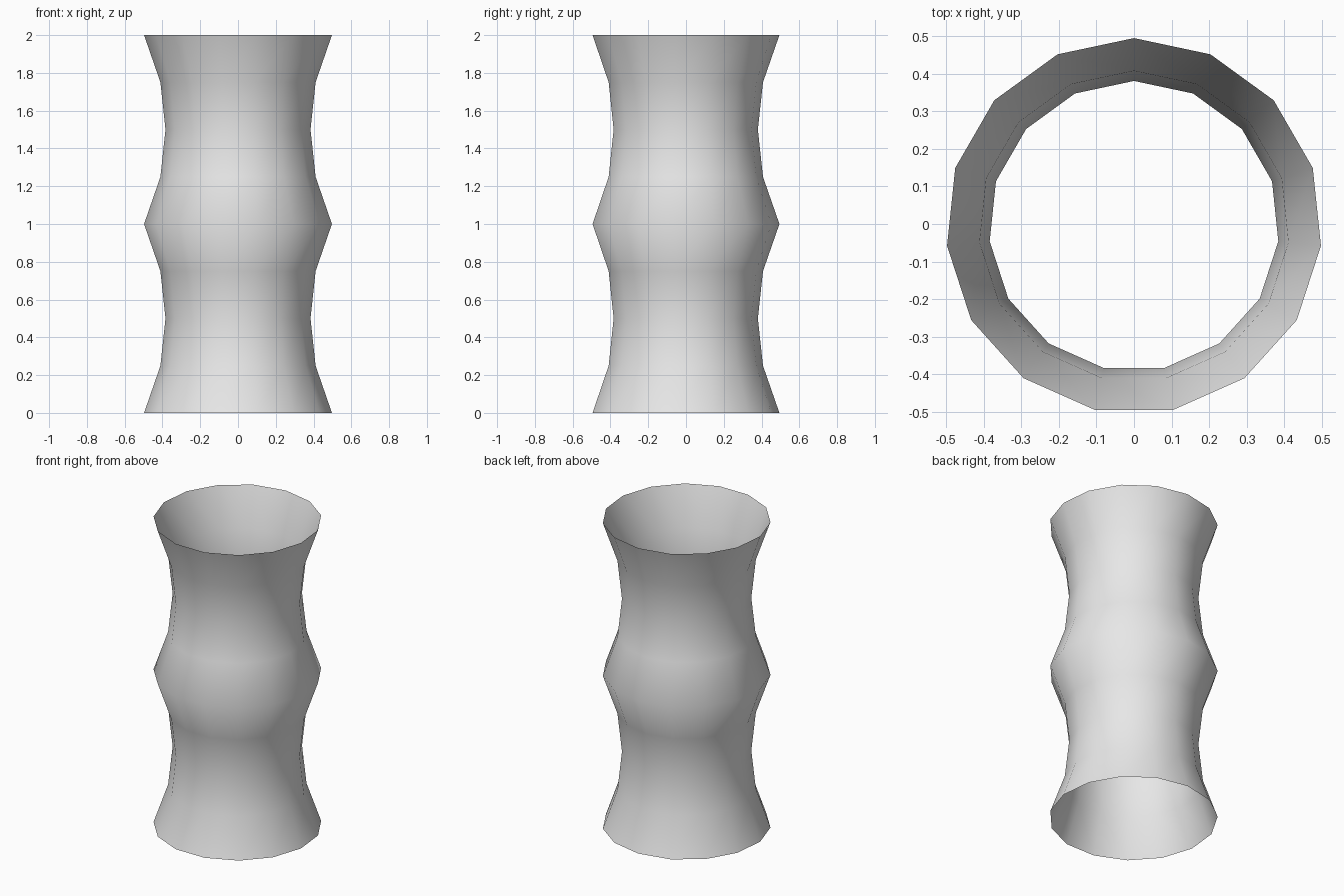
import bpy, bmesh, math

if "Cube" in bpy.data.objects:
    bpy.data.objects.remove(bpy.data.objects["Cube"])

SIDES = 15
Y_SHIFT = -0.0055          # centres the odd-sided outline on y = 0
# radius repeats along the height: wide rim, shoulder, waist, shoulder
RADII = [0.5, 0.413, 0.386, 0.413]

# Open wavy tube: stacked rings bridged with quads
bm = bmesh.new()
rings = []
for i in range(9):
    r = RADII[i % 4]
    ring = []
    for k in range(SIDES):
        a = math.pi / 2 + 2 * math.pi * k / SIDES
        ring.append(bm.verts.new((r * math.cos(a), r * math.sin(a) + Y_SHIFT, i * 0.25)))
    rings.append(ring)

for low, high in zip(rings, rings[1:]):
    for k in range(SIDES):
        n = (k + 1) % SIDES
        face = bm.faces.new((low[k], low[n], high[n], high[k]))
        face.smooth = True

mesh = bpy.data.meshes.new("wavy_tube")
bm.to_mesh(mesh)
bm.free()

# Single plain grey
grey = bpy.data.materials.new("light grey")
grey.diffuse_color = (0.8, 0.8, 0.8, 1.0)
grey.use_nodes = True
grey.node_tree.nodes["Principled BSDF"].inputs["Base Color"].default_value = grey.diffuse_color
mesh.materials.append(grey)

tube = bpy.data.objects.new("wavy_tube", mesh)
bpy.context.collection.objects.link(tube)
